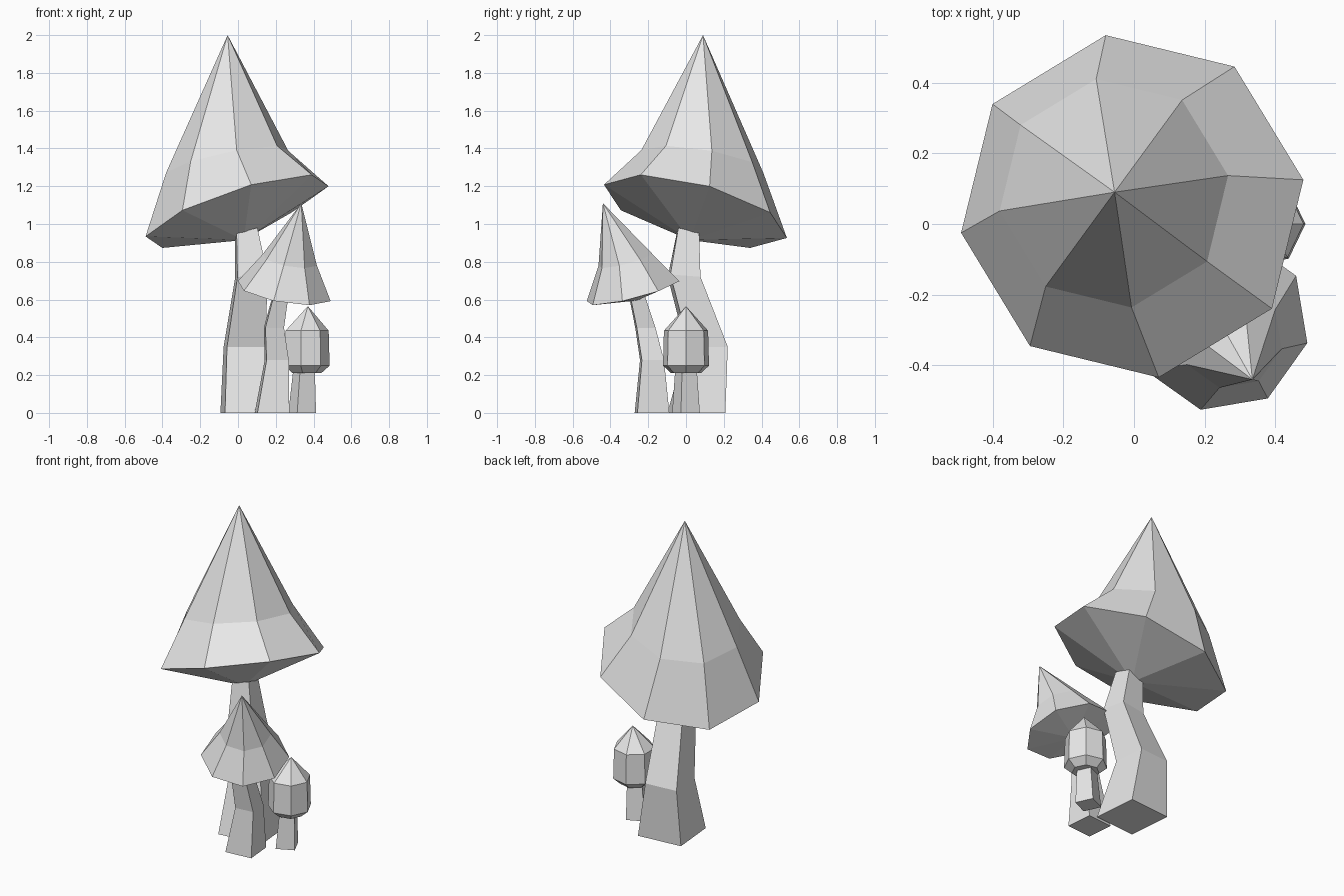
import bpy
import bmesh
from math import cos, sin, radians, tau

old = bpy.data.objects.get("Cube")
if old:
    bpy.data.objects.remove(old, do_unlink=True)

grey = bpy.data.materials.new("plain grey")
grey.use_nodes = True
colour = (0.8, 0.8, 0.8, 1)
grey.diffuse_color = colour
grey.node_tree.nodes["Principled BSDF"].inputs["Base Color"].default_value = colour


def loft(name, sides, phase, rings, tilt=(0, 0)):
    """Skin rings of (x, y, z, radius, tilt share); a zero radius makes a tip."""
    bm = bmesh.new()
    loops = []
    for x, y, z, r, share in rings:
        if r == 0:
            loops.append([bm.verts.new((x, y, z))])
            continue
        loop = []
        for i in range(sides):
            a = radians(phase) + tau * i / sides
            dx, dy = r * cos(a), r * sin(a)
            dz = share * (dx * tilt[0] + dy * tilt[1])
            loop.append(bm.verts.new((x + dx, y + dy, z + dz)))
        loops.append(loop)
    for low, high in zip(loops, loops[1:]):
        for i in range(sides):
            j = (i + 1) % sides
            if len(low) == 1:
                bm.faces.new((low[0], high[j], high[i]))
            elif len(high) == 1:
                bm.faces.new((low[i], low[j], high[0]))
            else:
                bm.faces.new((low[i], low[j], high[j], high[i]))
    # Close open ends
    if len(loops[0]) > 1:
        bm.faces.new(loops[0][::-1])
    if len(loops[-1]) > 1:
        bm.faces.new(loops[-1])
    bmesh.ops.recalc_face_normals(bm, faces=bm.faces)
    mesh = bpy.data.meshes.new(name)
    bm.to_mesh(mesh)
    bm.free()
    mesh.materials.append(grey)
    obj = bpy.data.objects.new(name, mesh)
    bpy.context.collection.objects.link(obj)
    return obj


# Large mushroom: crooked square stem and tilted pointed cap
loft("large_stem", 4, 50, [
    (0.06, 0.055, 0, 0.2, 0),
    (0.035, 0.11, 0.35, 0.145, 0),
    (0.07, -0.01, 0.72, 0.113, 0.3),
    (0.043, 0.01, 0.95, 0.078, 1),
], tilt=(0.3, -0.24))
loft("large_cap", 8, 8.8, [
    (0.03, 0.02, 0.915, 0, 0),
    (-0.005, 0.05, 1.067, 0.49, 1),
    (-0.057, 0.087, 1.33, 0.327, 0.65),
    (-0.055, 0.09, 2, 0, 0),
], tilt=(0.312, -0.243))

# Middle mushroom: leaning stem, cap tilted forward
loft("middle_stem", 4, 50, [
    (0.18, -0.18, 0, 0.12, 0),
    (0.205, -0.18, 0.28, 0.083, 0),
    (0.19, -0.215, 0.45, 0.07, 0),
    (0.225, -0.26, 0.62, 0.055, 0),
])
loft("middle_cap", 8, 32, [
    (0.23, -0.26, 0.595, 0, 0),
    (0.245, -0.28, 0.645, 0.252, 1),
    (0.275, -0.32, 0.81, 0.147, 1),
    (0.335, -0.44, 1.11, 0, 0),
], tilt=(-0.16, 0.25))

# Small mushroom: short stem and upright bud cap
loft("small_stem", 4, 70, [
    (0.34, 0, 0, 0.078, 0),
    (0.35, 0, 0.24, 0.06, 0),
])
loft("small_cap", 7, 0, [
    (0.36, 0, 0.21, 0.08, 0),
    (0.36, 0, 0.25, 0.125, 0),
    (0.36, 0, 0.435, 0.12, 0),
    (0.37, 0, 0.565, 0, 0),
])
